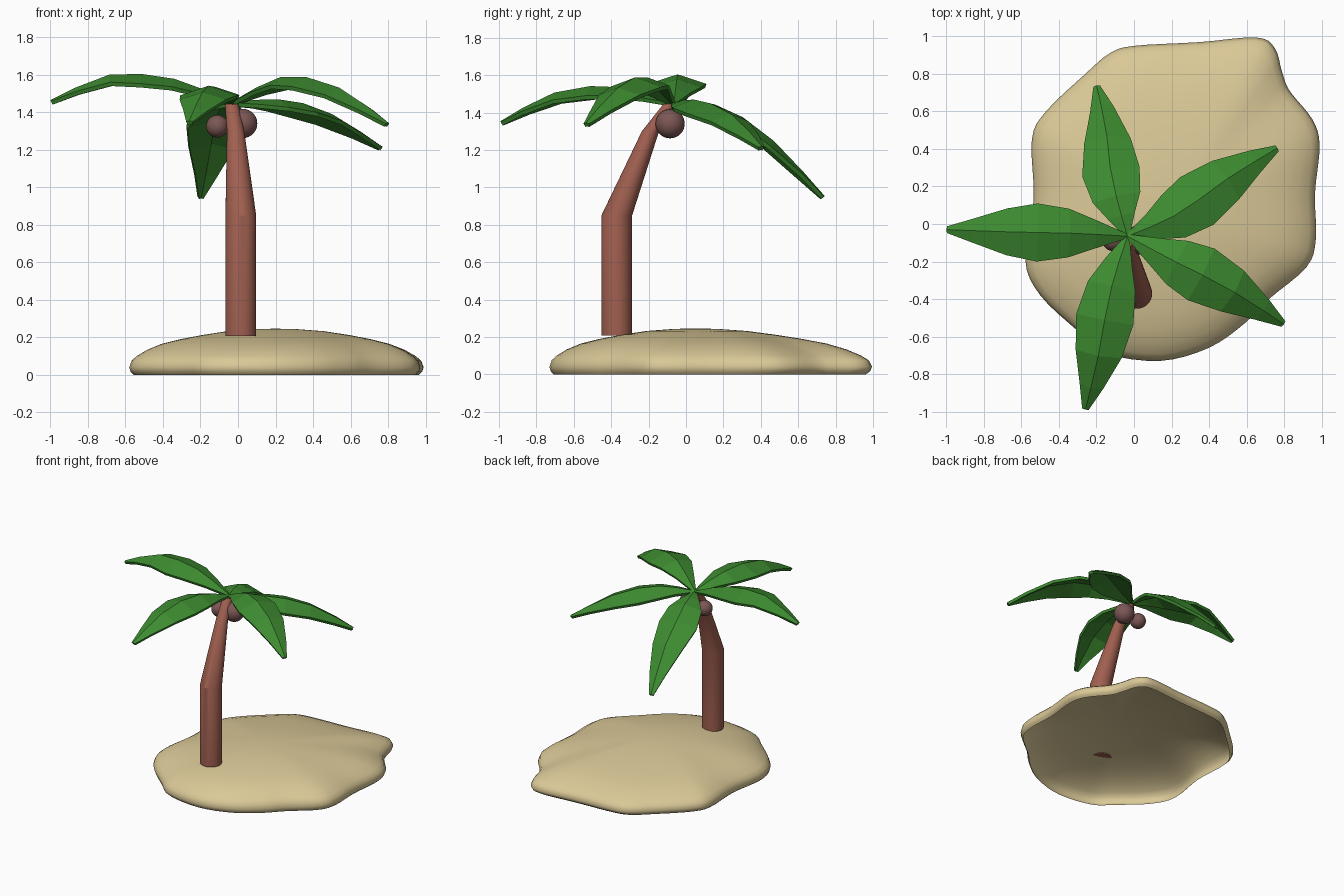
import bpy, bmesh, math
from mathutils import Vector

if "Cube" in bpy.data.objects:
    bpy.data.objects.remove(bpy.data.objects["Cube"])


def material(name, rgb):
    m = bpy.data.materials.new(name)
    m.diffuse_color = (*rgb, 1)
    m.use_nodes = True
    m.node_tree.nodes["Principled BSDF"].inputs["Base Color"].default_value = m.diffuse_color
    return m


SAND = material("sand", (0.70, 0.58, 0.31))
BARK = material("bark", (0.35, 0.115, 0.08))
LEAF = material("leaf_green", (0.047, 0.26, 0.03))
NUT = material("coconut_brown", (0.20, 0.095, 0.09))


def make(name, bm, mat, smooth=None):
    bmesh.ops.recalc_face_normals(bm, faces=bm.faces)
    me = bpy.data.meshes.new(name)
    bm.to_mesh(me)
    bm.free()
    ob = bpy.data.objects.new(name, me)
    bpy.context.collection.objects.link(ob)
    me.materials.append(mat)
    if smooth:
        bpy.ops.object.select_all(action='DESELECT')
        ob.select_set(True)
        bpy.context.view_layer.objects.active = ob
        bpy.ops.object.shade_smooth_by_angle(angle=math.radians(smooth))
    return ob


def spline(p0, p1, p2, p3, t):
    return 0.5 * (2 * p1 + (p2 - p0) * t + (2 * p0 - 5 * p1 + 4 * p2 - p3) * t * t
                  + (3 * p1 - p0 - 3 * p2 + p3) * t ** 3)


def bridge(bm, rings):
    n = len(rings[0])
    for a, b in zip(rings, rings[1:]):
        for i in range(n):
            j = (i + 1) % n
            bm.faces.new((a[i], a[j], b[j], b[i]))


# Sand island: irregular outline, domed profile, open underneath
shore = [(0, .95), (.35, .97), (.65, .995), (.75, .94), (.79, .81), (.83, .71),
         (.95, .56), (.99, .42), (.965, .16), (.97, -.08), (.92, -.23), (.72, -.40),
         (.59, -.53), (.40, -.66), (.14, -.73), (-.15, -.69), (-.30, -.57),
         (-.50, -.38), (-.58, -.19), (-.535, .13), (-.545, .45), (-.47, .60),
         (-.26, .80), (-.13, .91)]
pts = [Vector(p) for p in shore]
n = len(pts)
outline = [spline(pts[i - 1], pts[i], pts[(i + 1) % n], pts[(i + 2) % n], k / 4)
           for i in range(n) for k in range(4)]
centre = Vector((.2, .05))
profile = [(.97, 0), (.99, .015), (1, .04), (.985, .075), (.95, .10), (.88, .133),
           (.78, .165), (.65, .19), (.5, .212), (.33, .232), (.15, .243)]
bm = bmesh.new()
rings = []
for s, z in profile:
    ring = []
    for p in outline:
        d = p - centre
        r = d.length * s + (.80 - d.length) * (1 - s) * s
        q = centre + d.normalized() * r
        ring.append(bm.verts.new((q.x, q.y, z)))
    rings.append(ring)
bridge(bm, rings)
top = bm.verts.new((centre.x, centre.y, .246))
for i in range(len(outline)):
    bm.faces.new((rings[-1][i - 1], rings[-1][i], top))
island = make("sand_island", bm, SAND, 80)
if island.data.polygons[-1].normal.z < 0:
    island.data.flip_normals()

# Bent, tapering trunk
bm = bmesh.new()
rings = []
for x, y, z, r in [(.015, -.37, .207, .082), (.015, -.37, .85, .082),
                   (-.013, -.19, 1.30, .046), (-.034, -.085, 1.445, .036)]:
    rings.append([bm.verts.new((x + r * math.cos(a), y + r * math.sin(a), z))
                  for a in (math.tau * i / 32 for i in range(32))])
bridge(bm, rings)
bm.faces.new(rings[0])
bm.faces.new(rings[-1])
make("trunk", bm, BARK, 25)

# Coconuts
for name, loc, r in [("coconut_large", (.025, -.085, 1.34), .078),
                     ("coconut_small", (-.11, -.085, 1.325), .06)]:
    bm = bmesh.new()
    bmesh.ops.create_uvsphere(bm, u_segments=32, v_segments=16, radius=r)
    bmesh.ops.translate(bm, verts=bm.verts, vec=loc)
    make(name, bm, NUT, 60)

# Fronds: arched ridge with two sloping halves and a little thickness
HUB = (-.035, -.065, 1.455)
fronds = {
    "left": [(-.31, -.05, 1.57), (-.53, -.045, 1.605), (-.73, -.04, 1.59), (-1.0, -.03, 1.465)],
    "front": [(-.11, -.30, 1.53), (-.16, -.53, 1.54), (-.20, -.75, 1.49), (-.26, -.99, 1.355)],
    "right_front": [(.20, -.19, 1.58), (.38, -.28, 1.585), (.58, -.39, 1.51), (.80, -.535, 1.345)],
    "right_back": [(.19, .03, 1.47), (.36, .14, 1.445), (.54, .27, 1.37), (.765, .405, 1.22)],
    "back": [(-.09, .13, 1.45), (-.13, .32, 1.365), (-.15, .51, 1.21), (-.20, .74, .955)],
}
widths = [(0, .012), (.14, .075), (.28, .13), (.48, .155), (.70, .125), (.88, .065), (1, .018)]
for name, path in fronds.items():
    P = [Vector(p) for p in [HUB] + path]
    P = [2 * P[0] - P[1]] + P + [2 * P[-1] - P[-2]]

    def at(t):
        u = min(t * 4, 3.9999)
        i = int(u)
        return spline(*P[i:i + 4], u - i)

    bm = bmesh.new()
    rows = []
    for t, w in widths:
        c = at(t)
        tan = (at(min(t + .02, 1)) - at(max(t - .02, 0))).normalized()
        side = tan.cross(Vector((0, 0, 1))).normalized()
        up = side.cross(tan)
        drop = up * (w * .33)
        rows.append([bm.verts.new(c + side * w - drop), bm.verts.new(c),
                     bm.verts.new(c - side * w - drop)])
    for a, b in zip(rows, rows[1:]):
        for k in (0, 1):
            bm.faces.new((a[k], a[k + 1], b[k + 1], b[k]))
    ob = make("frond_" + name, bm, LEAF)
    if sum(p.normal.z for p in ob.data.polygons) < 0:
        ob.data.flip_normals()
    mod = ob.modifiers.new("thickness", 'SOLIDIFY')
    mod.thickness = .022
    mod.offset = -1
